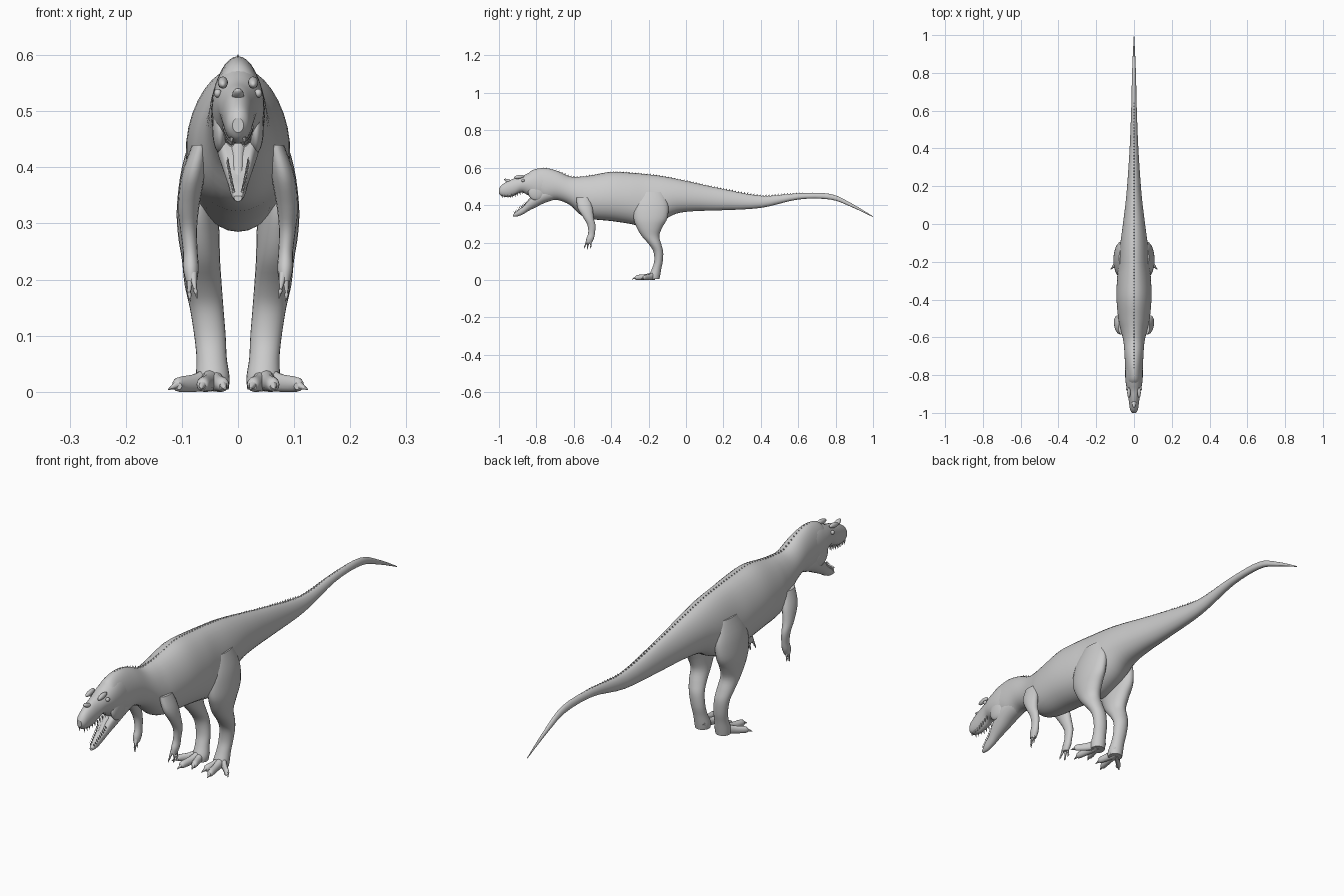
import bpy
import bmesh
import math
from mathutils import Vector, Matrix

if "Cube" in bpy.data.objects:
    bpy.data.objects.remove(bpy.data.objects["Cube"], do_unlink=True)


def material(name, colour):
    mat = bpy.data.materials.new(name)
    mat.use_nodes = True
    mat.diffuse_color = colour
    mat.node_tree.nodes["Principled BSDF"].inputs["Base Color"].default_value = colour
    return mat


SKIN = material("plain grey", (0.6, 0.6, 0.6, 1))


def finish(name, bm):
    bmesh.ops.recalc_face_normals(bm, faces=bm.faces)
    for face in bm.faces:
        face.smooth = len(face.verts) <= 4
    mesh = bpy.data.meshes.new(name)
    bm.to_mesh(mesh)
    bm.free()
    mesh.materials.append(SKIN)
    obj = bpy.data.objects.new(name, mesh)
    bpy.context.collection.objects.link(obj)
    return obj


def smooth_rows(rows, steps):
    """Catmull-Rom interpolation through the section rows."""
    out = []
    for i in range(len(rows) - 1):
        p0, p1 = rows[max(i - 1, 0)], rows[i]
        p2, p3 = rows[i + 1], rows[min(i + 2, len(rows) - 1)]
        for s in range(steps):
            t = s / steps
            out.append([b + 0.5 * t * (c - a + t * (2 * a - 5 * b + 4 * c - d
                        + t * (3 * (b - c) + d - a)))
                        for a, b, c, d in zip(p0, p1, p2, p3)])
    out.append(list(rows[-1]))
    return out


def loft(name, rows, axis="Y", side=1, segs=24, pear=0.0, cap=1.0, steps=4):
    """Skin elliptical sections (x, y, z, half width, half depth) along an axis."""
    bm = bmesh.new()
    rings = []
    for x, y, z, a, b in smooth_rows(rows, steps):
        ring = []
        for k in range(segs):
            ang = math.tau * k / segs
            c, s = math.cos(ang), math.sin(ang)
            px = side * (x + a * c * (1 - pear * s))
            s = min(s, cap)
            ring.append(bm.verts.new((px, y, z + b * s) if axis == "Y" else (px, y + b * s, z)))
        rings.append(ring)
    for r, q in zip(rings, rings[1:]):
        for k in range(segs):
            n = (k + 1) % segs
            bm.faces.new((r[k], r[n], q[n], q[k]))
    bm.faces.new(rings[0])
    bm.faces.new(rings[-1])
    return finish(name, bm)


def profile(rows):
    """Turn (y, half width, top, bottom) into centred sections."""
    return [(0, y, (t + b) / 2, w, (t - b) / 2) for y, w, t, b in rows]


def spikes(name, items, segs=8):
    """Join cones given as (base, tip, radius)."""
    bm = bmesh.new()
    for base, tip, radius in items:
        base, tip = Vector(base), Vector(tip)
        d = tip - base
        mat = Matrix.Translation((base + tip) / 2) @ d.to_track_quat("Z", "Y").to_matrix().to_4x4()
        bmesh.ops.create_cone(bm, cap_ends=True, segments=segs, radius1=radius,
                              radius2=radius * 0.1, depth=d.length, matrix=mat)
    return finish(name, bm)


def blob(name, centre, size, tilt=0.0):
    bm = bmesh.new()
    mat = (Matrix.Translation(centre) @ Matrix.Rotation(tilt, 4, "X")
           @ Matrix.Diagonal((*size, 1)))
    bmesh.ops.create_uvsphere(bm, u_segments=16, v_segments=10, radius=1, matrix=mat)
    return finish(name, bm)


# Neck, torso and tail in one long skin
BODY = [
    (-.85, .036, .56, .475), (-.82, .042, .588, .455), (-.755, .047, .598, .42),
    (-.69, .05, .583, .428), (-.62, .056, .553, .4), (-.56, .07, .552, .345),
    (-.5, .083, .56, .325), (-.4, .092, .578, .315), (-.3, .09, .573, .3),
    (-.22, .083, .566, .285), (-.13, .076, .555, .315), (-.05, .065, .54, .355),
    (.05, .052, .518, .368), (.18, .038, .49, .372), (.4, .023, .45, .385),
    (.6, .015, .463, .43), (.77, .011, .46, .43), (.88, .007, .412, .392),
    (1, .001, .34, .336)]
loft("body_and_tail", profile(BODY), segs=32, pear=.12)

# Upper skull and open lower jaw
SKULL = [
    (-1, .01, .488, .462), (-.985, .02, .508, .448), (-.95, .026, .53, .442),
    (-.915, .03, .543, .452), (-.88, .036, .553, .468), (-.84, .044, .572, .45),
    (-.79, .047, .59, .42), (-.73, .044, .58, .44)]
loft("upper_skull", profile(SKULL))
JAW = [
    (-.925, .007, .352, .339), (-.9, .014, .38, .34), (-.87, .019, .406, .352),
    (-.84, .028, .445, .37), (-.8, .037, .48, .39), (-.755, .042, .5, .412),
    (-.7, .038, .5, .43)]
loft("lower_jaw", profile(JAW), cap=.5)
TONGUE = [(-.89, .006, .368, .355), (-.87, .01, .396, .37), (-.83, .014, .445, .4)]
loft("tongue", profile(TONGUE), segs=12)

# Teeth rows along both jaws
upper, lower = [], []
for side in (-1, 1):
    for i in range(9):
        f = i / 8
        y = -.985 + .11 * f
        x = side * (.011 + .014 * f)
        z = .454 + .02 * f * f
        upper.append(((x, y, z), (x, y + .004, z - .018), .0035))
        y = -.915 + .06 * f
        x = side * (.008 + .01 * f)
        z = .355 + .05 * f
        lower.append(((x, y, z), (x, y - .008, z + .013), .003))
spikes("upper_teeth", upper, 6)
spikes("lower_teeth", lower, 6)

# Low scales along the spine
ridge = []
for i in range(90):
    y = -.78 + 1.45 * i / 89
    for p, q in zip(BODY, BODY[1:]):
        if p[0] <= y <= q[0]:
            z = p[2] + (q[2] - p[2]) * (y - p[0]) / (q[0] - p[0])
    ridge.append(((0, y, z - .004), (0, y + .005, z + .005), .004))
spikes("spine_scales", ridge, 6)

# Snout bump
blob("snout_ridge", (0, -.945, .527), (.011, .03, .009), -.4)

# Paired parts
LEG = [
    (.055, -.18, .47, .024, .06), (.066, -.185, .4, .034, .09), (.072, -.19, .33, .037, .09),
    (.07, -.195, .28, .037, .068), (.066, -.19, .235, .034, .047),
    (.062, -.165, .19, .033, .033), (.056, -.148, .15, .03, .026),
    (.05, -.147, .1, .028, .023), (.047, -.157, .06, .027, .025),
    (.045, -.168, .025, .03, .03), (.045, -.17, .004, .028, .028)]
ARM = [
    (.066, -.55, .44, .016, .035), (.08, -.54, .385, .021, .04), (.088, -.52, .33, .019, .027),
    (.088, -.505, .29, .015, .021), (.085, -.505, .25, .013, .018),
    (.084, -.513, .22, .014, .02), (.083, -.52, .197, .01, .015)]
# Toe tips: inner, middle, outer
TOES = {"inner": (.028, -.235), "middle": (.062, -.262), "outer": (.105, -.222)}

for label, side in (("left", 1), ("right", -1)):
    loft(label + "_leg", LEG, "Z", side)
    loft(label + "_arm", ARM, "Z", side, segs=16)

    # Foot toes with claws
    claws = []
    for toe, (tx, ty) in TOES.items():
        sx, sy = .046, -.165
        mx, my = (sx + tx) / 2, (sy + ty) / 2
        path = [(sx, sy, .024, .018, .023), (mx, my, .016, .014, .016),
                (tx, ty, .013, .012, .013), (tx, ty - .01, .01, .005, .006)]
        loft(f"{label}_{toe}_toe", path, "Y", side, segs=12)
        d = Vector((tx - sx, ty - sy, 0)).normalized() * .027
        claws.append(((side * tx, ty, .014), (side * (tx + d.x), ty + d.y, .004), .009))
    claws.append(((side * .028, -.15, .03), (side * .017, -.165, .006), .008))
    spikes(label + "_foot_claws", claws)

    # Fingers with claws
    fingers, nails = [], []
    for dx, dy, drop in ((-.007, -.014, .022), (.004, -.004, .028), (.006, .008, .02)):
        base = Vector((side * (.083 + dx * .4), -.518 + dy * .6, .21))
        tip = Vector((side * (.083 + dx), -.52 + dy * 1.5, .203 - drop))
        fingers.append((base, tip + (tip - base) * .3, .008))
        nails.append((tip, tip + Vector((-side * .003, -.004, -.015)), .004))
    spikes(label + "_fingers", fingers)
    spikes(label + "_finger_claws", nails)

    # Brow crest, eye and cheek
    blob(label + "_brow_crest", (side * .027, -.893, .551), (.009, .028, .01), .15)
    blob(label + "_eye", (side * .036, -.872, .532), (.007, .009, .008))
    blob(label + "_cheek", (side * .032, -.8, .47), (.014, .045, .045))
